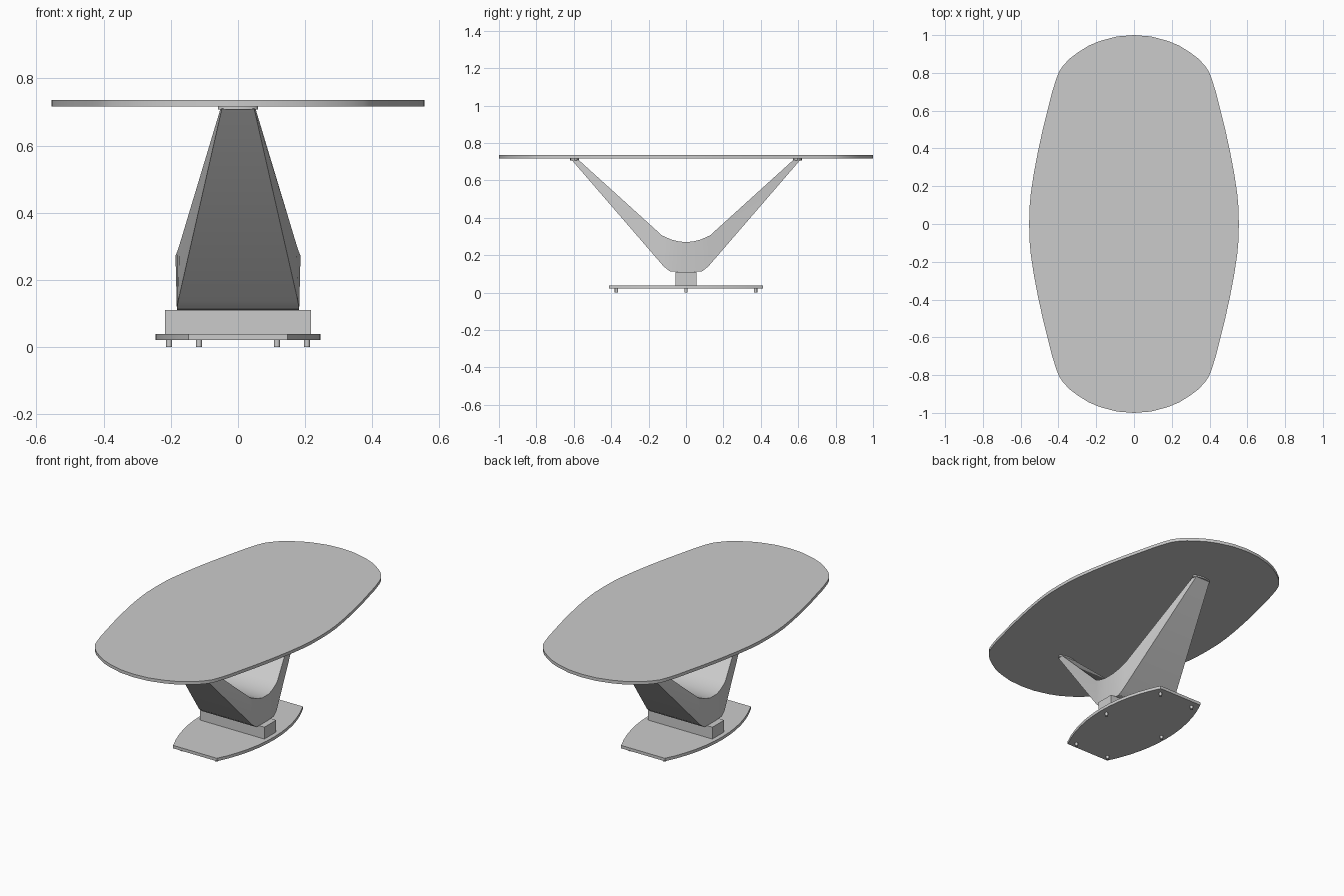
import bpy, bmesh, math

if "Cube" in bpy.data.objects:
    bpy.data.objects.remove(bpy.data.objects["Cube"])


def new_object(name, verts, faces, smooth=None):
    me = bpy.data.meshes.new(name)
    me.from_pydata(verts, [], faces)
    bm = bmesh.new()
    bm.from_mesh(me)
    bmesh.ops.recalc_face_normals(bm, faces=bm.faces)
    bm.to_mesh(me)
    bm.free()
    ob = bpy.data.objects.new(name, me)
    bpy.context.collection.objects.link(ob)
    if smooth:
        bpy.ops.object.select_all(action='DESELECT')
        ob.select_set(True)
        bpy.context.view_layer.objects.active = ob
        bpy.ops.object.shade_smooth_by_angle(angle=math.radians(smooth))
    return ob


def slab(name, outline, z0, z1, smooth=None):
    """Extrude a flat x/y outline from z0 to z1."""
    n = len(outline)
    verts = [(x, y, z) for z in (z0, z1) for x, y in outline]
    faces = [list(range(n)), list(range(n, 2 * n))]
    faces += [[i, (i + 1) % n, (i + 1) % n + n, i + n] for i in range(n)]
    return new_object(name, verts, faces, smooth)


def ellipse(cx, cy, rx, ry, n):
    return [(cx + rx * math.cos(2 * math.pi * i / n),
             cy + ry * math.sin(2 * math.pi * i / n)) for i in range(n)]


def four_way(quarter):
    """Mirror a quarter outline running from +x axis to +y axis."""
    half = quarter + [(-x, y) for x, y in quarter[-2::-1]]
    return half + [(x, -y) for x, y in half[-2:0:-1]]


# table top: boat-shaped oval
quarter = [(0.555, 0), (0.553, 0.09), (0.546, 0.165), (0.53, 0.27), (0.508, 0.386),
           (0.483, 0.50), (0.455, 0.612), (0.433, 0.70), (0.411, 0.77), (0.395, 0.81),
           (0.374, 0.84), (0.34, 0.876), (0.296, 0.909), (0.24, 0.944), (0.18, 0.969),
           (0.09, 0.993), (0, 1.0)]
slab("table_top", four_way(quarter), 0.716, 0.735, 30)

# base plate: straight ends, bowed sides
side, end_x, end_y = 0.245, 0.147, 0.412
sag = side - end_x
radius = (end_y ** 2 + sag ** 2) / (2 * sag)
ang = math.asin(end_y / radius)
arc = [(side - radius + radius * math.cos(a), radius * math.sin(a))
       for a in (ang * i / 6 for i in range(-6, 7))]
slab("base_plate", arc + [(-x, -y) for x, y in arc], 0.021, 0.039, 30)

# plinth block
slab("plinth", [(-0.217, -0.057), (0.217, -0.057), (0.217, 0.057), (-0.217, 0.057)], 0.038, 0.111)

# V pedestal: stations (outer y, outer z, outer half width, inner y, inner z, inner half width)
half = [(0.0, 0.111, 0.182, 0.0, 0.271, 0.186),
        (0.04, 0.111, 0.182, 0.035, 0.272, 0.186),
        (0.085, 0.113, 0.182, 0.08, 0.284, 0.181),
        (0.118, 0.138, 0.178, 0.128, 0.305, 0.174),
        (0.612, 0.710, 0.048, 0.575, 0.710, 0.052)]
stations = [(-a, b, c, -d, e, f) for a, b, c, d, e, f in half[:0:-1]] + half
verts = []
for oy, oz, ow, iy, iz, iw in stations:
    verts += [(-ow, oy, oz), (ow, oy, oz), (iw, iy, iz), (-iw, iy, iz)]
last = 4 * (len(stations) - 1)
faces = [[0, 1, 2, 3], [last + k for k in range(4)]]
for s in range(0, last, 4):
    for k in range(4):
        j = (k + 1) % 4
        faces.append([s + k, s + j, s + j + 4, s + k + 4])
new_object("v_pedestal", verts, faces, 25)

# mounting pads under the top
for s, tag in ((-1, "front"), (1, "back")):
    slab("pad_" + tag, ellipse(0, s * 0.595, 0.06, 0.024, 24), 0.707, 0.717, 30)

# six small feet
spots = [(0.205, 0.0)] + [(0.116, s * 0.372) for s in (-1, 1)]
for i, (x, y) in enumerate(spots):
    for s in (-1, 1):
        slab(f"foot_{i}_{'left' if s < 0 else 'right'}",
             ellipse(s * x, y, 0.009, 0.009, 16), 0.0, 0.022, 30)
